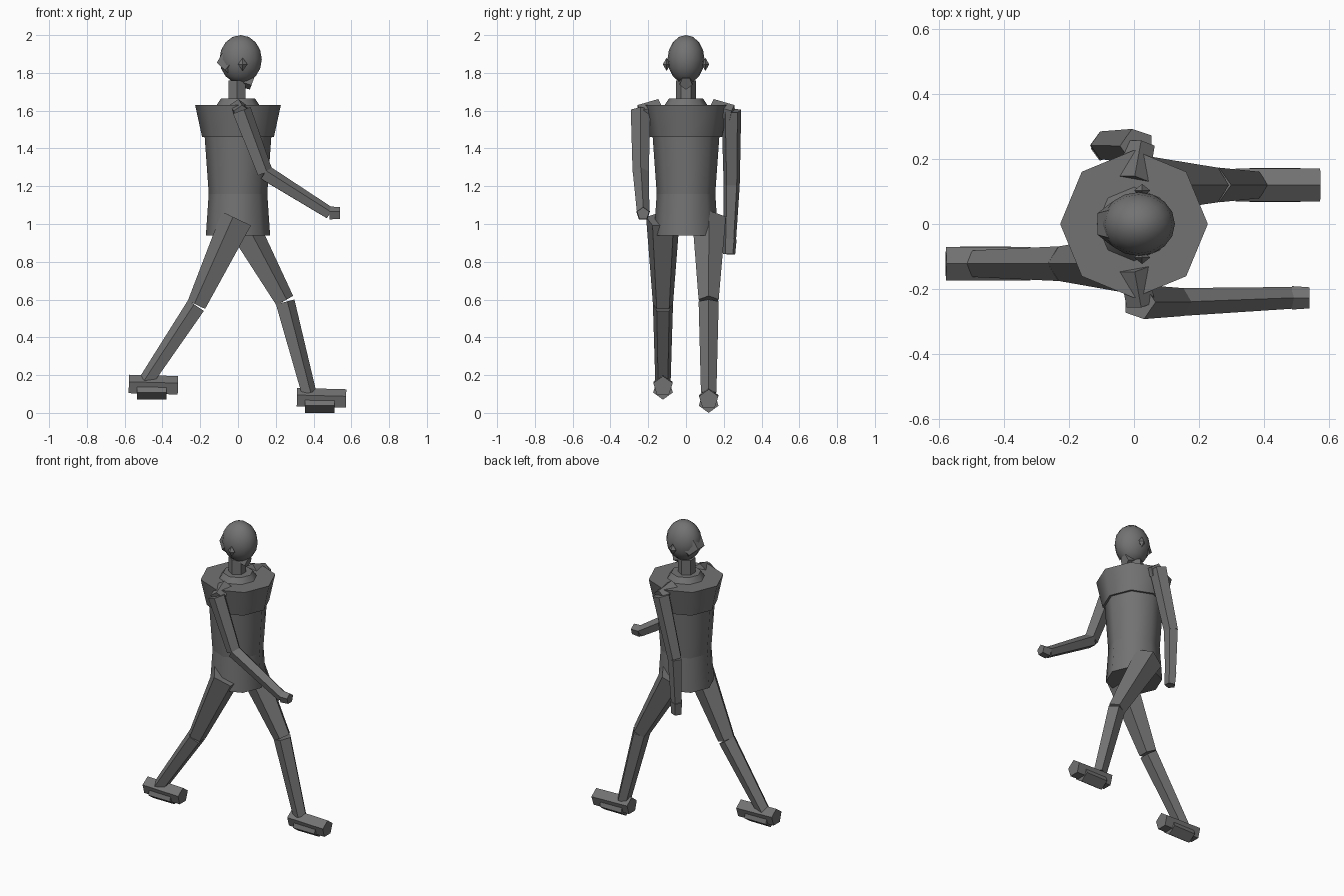
import bpy, bmesh
from mathutils import Vector, Matrix
from math import cos, sin, tau

default = bpy.data.objects.get("Cube")
if default:
    bpy.data.objects.remove(default)

grey = bpy.data.materials.new("plain grey")
grey.use_nodes = True
tone = (0.17, 0.17, 0.17, 1)
grey.diffuse_color = tone
grey.node_tree.nodes["Principled BSDF"].inputs["Base Color"].default_value = tone


def add_object(name, bm, smooth=False):
    bmesh.ops.recalc_face_normals(bm, faces=bm.faces)
    for face in bm.faces:
        face.smooth = smooth and len(face.verts) <= 4
    mesh = bpy.data.meshes.new(name)
    bm.to_mesh(mesh)
    bm.free()
    mesh.materials.append(grey)
    obj = bpy.data.objects.new(name, mesh)
    bpy.context.collection.objects.link(obj)
    return obj


def prism(name, start, end, r1, r2, sides=5, up=(0, 0, 1), smooth=False):
    """Tapered prism between two points, with one corner turned towards up."""
    a, b = Vector(start), Vector(end)
    axis = (b - a).normalized()
    u = Vector(up)
    u = (u - axis * u.dot(axis)).normalized()
    w = axis.cross(u)
    bm = bmesh.new()
    rings = []
    for centre, r in ((a, r1), (b, r2)):
        rings.append([bm.verts.new(centre + r * (u * cos(tau * i / sides) + w * sin(tau * i / sides)))
                      for i in range(sides)])
    low, high = rings
    bm.faces.new(low)
    bm.faces.new(high)
    for i in range(sides):
        j = (i + 1) % sides
        bm.faces.new((low[i], low[j], high[j], high[i]))
    return add_object(name, bm, smooth)


# Torso: stacked eight-sided drums with smooth sides
for name, z1, z2, r1, r2 in (("pelvis", 0.94, 1.16, 0.17, 0.155),
                             ("waist", 1.16, 1.47, 0.155, 0.177),
                             ("chest", 1.46, 1.63, 0.19, 0.227),
                             ("collar", 1.62, 1.665, 0.12, 0.09)):
    prism(name, (0, 0, z1), (0, 0, z2), r1, r2, 8, (1, 0, 0), True)

# Neck, chin and back of the head
prism("neck", (-0.005, 0, 1.64), (-0.005, 0, 1.76), 0.053, 0.053, 6, (0, 1, 0))
prism("chin", (0.02, 0, 1.765), (0.075, 0, 1.745), 0.04, 0.035, 5, (0, 0, -1))
prism("back_of_head", (-0.07, 0, 1.815), (-0.02, 0, 1.87), 0.066, 0.086, 6, (0, 1, 0))

# Head
bm = bmesh.new()
bmesh.ops.create_uvsphere(bm, u_segments=16, v_segments=8, radius=1,
                          matrix=Matrix.Translation((0.014, 0, 1.872)) @ Matrix.Diagonal((0.112, 0.098, 0.128, 1)))
add_object("head", bm, True)

# Ears: small octahedra
for side, s in (("left", 1), ("right", -1)):
    bm = bmesh.new()
    bmesh.ops.create_uvsphere(bm, u_segments=4, v_segments=2, radius=1,
                              matrix=Matrix.Translation((0.025, s * 0.103, 1.845)) @ Matrix.Diagonal((0.025, 0.02, 0.035, 1)))
    add_object(side + "_ear", bm)
    prism(side + "_shoulder", (0, s * 0.135, 1.615), (0.02, s * 0.245, 1.585), 0.048, 0.046)

# Arms: shoulder, elbow, wrist, fingertip
arms = {"right": ((0.015, -0.24, 1.6), (0.14, -0.24, 1.27), (0.485, -0.227, 1.055), (0.54, -0.227, 1.055)),
        "left": ((0.01, 0.24, 1.6), (-0.09, 0.242, 1.21), (-0.095, 0.232, 0.92), (-0.092, 0.228, 0.84))}
for side, (shoulder, elbow, wrist, tip) in arms.items():
    up = (0, 0, 1) if side == "right" else (-1, 0, 0)
    prism(side + "_upper_arm", shoulder, elbow, 0.055, 0.045, up=up)
    prism(side + "_forearm", elbow, wrist, 0.045, 0.035, up=up)
    prism(side + "_hand", wrist, tip, 0.038, 0.034, up=up)

# Legs: hip, knee, ankle, then feet set flat along the stride
legs = {"right": ((0, -0.122, 1.025), (-0.215, -0.122, 0.57), (-0.485, -0.122, 0.165), (-0.578, 0.148)),
        "left": ((0, 0.122, 1.025), (0.243, 0.12, 0.592), (0.372, 0.12, 0.105), (0.312, 0.078))}
for side, (hip, knee, ankle, (heel, z)) in legs.items():
    prism(side + "_thigh", hip, knee, 0.094, 0.056)
    shin_start = Vector(knee).lerp(Vector(ankle), 0.012)
    prism(side + "_shin", shin_start, ankle, 0.056, 0.043)
    y = ankle[1]
    prism(side + "_foot", (heel, y, z), (heel + 0.26, y, z - 0.007), 0.054, 0.054)
    prism(side + "_sole", (heel + 0.043, y, z - 0.023), (heel + 0.2, y, z - 0.023), 0.055, 0.055, up=(0, 0, -1))
